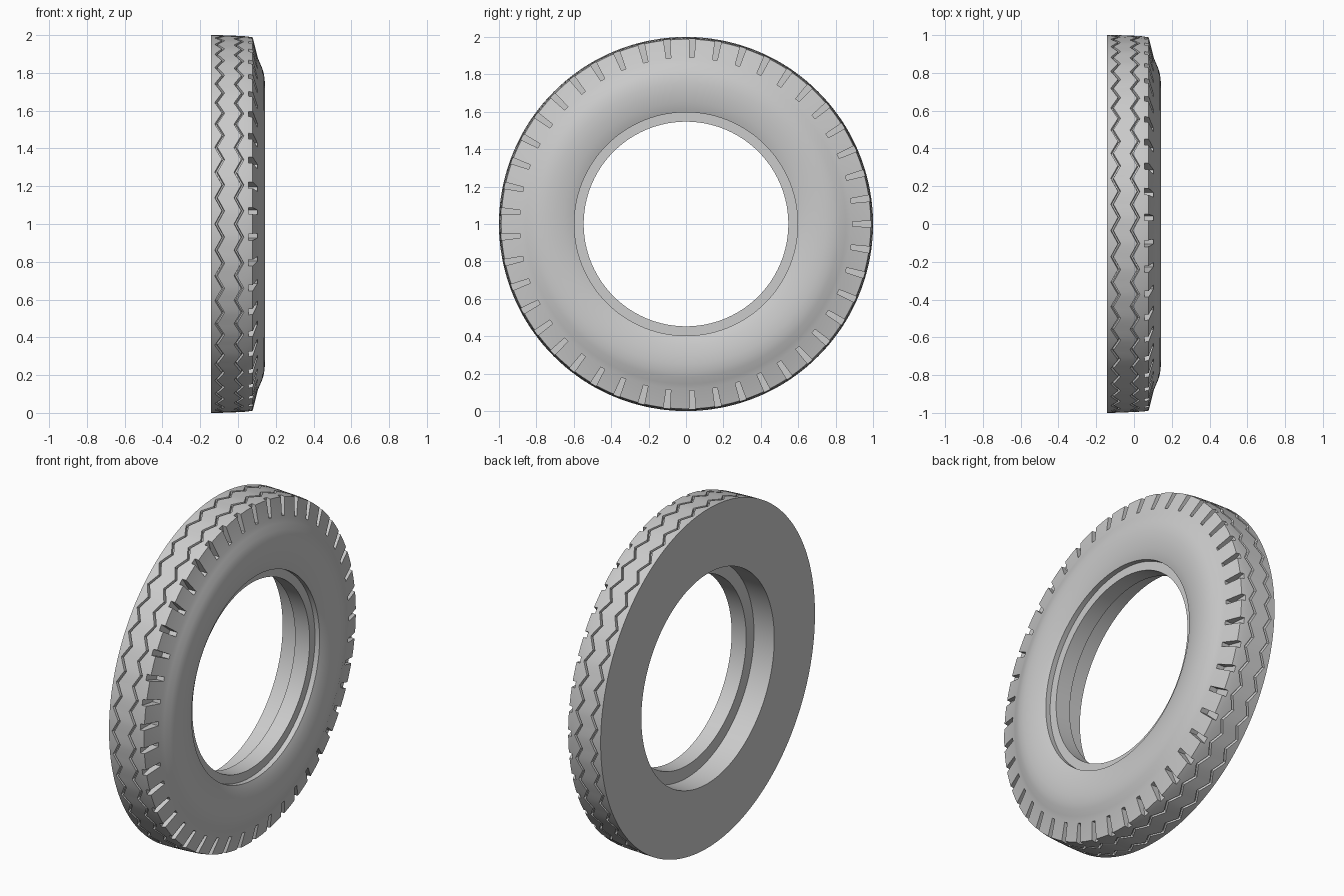
import bpy, bmesh
from math import cos, sin, pi, radians

cube = bpy.data.objects.get("Cube")
if cube:
    bpy.data.objects.remove(cube, do_unlink=True)

LUGS = 45          # repeats of zigzag and shoulder slots
STEPS = 8          # segments per repeat
SEGS = LUGS * STEPS
HALF = 0.1425      # half of the width

rubber = bpy.data.materials.new("grey rubber")
rubber.use_nodes = True
grey = (0.6, 0.6, 0.6, 1)
rubber.diffuse_color = grey
rubber.node_tree.nodes["Principled BSDF"].inputs["Base Color"].default_value = grey


def make_object(name, bm):
    bmesh.ops.recalc_face_normals(bm, faces=bm.faces)
    mesh = bpy.data.meshes.new(name)
    bm.to_mesh(mesh)
    bm.free()
    mesh.materials.append(rubber)
    obj = bpy.data.objects.new(name, mesh)
    bpy.context.collection.objects.link(obj)
    return obj


def on_wheel(x, r, a):
    return (x, r * cos(a), 1 + r * sin(a))


def tread_radius(x):
    # slightly crowned tread
    return 1 - 0.2 * (x + HALF) ** 2


def groove(x, width=0.014, depth=0.018):
    # four profile points that swing sideways round the tread
    a, b = x - width / 2, x + width / 2
    return [(a, tread_radius(a), 1), (a + 0.003, tread_radius(a) - depth, 1),
            (b - 0.003, tread_radius(b) - depth, 1), (b, tread_radius(b), 1)]


# Cross-section as (x, radius, swing): tread, sidewall, bead, flat back
profile = [(-HALF, 1, 0)]
profile += groove(-0.097) + groove(0.005)
profile += [(x, r, 0) for x, r in (
    (0.05, 0.993), (0.078, 0.988),
    (0.105, 0.88), (0.115, 0.855), (0.13, 0.82), (0.138, 0.79), (HALF, 0.75),
    (0.14, 0.70), (0.132, 0.65), (0.122, 0.615), (0.115, 0.597),
    (0.085, 0.597), (0.085, 0.547), (-0.01, 0.547), (-0.01, 0.62), (-HALF, 0.62))]

# Tyre body: sweep the cross-section round the axle
bm = bmesh.new()
rings = []
for i in range(SEGS):
    t = (i % STEPS) / STEPS
    wave = 0.019 * (4 * abs(t - 0.5) - 1)
    rings.append([bm.verts.new(on_wheel(x + s * wave, r, 2 * pi * i / SEGS))
                  for x, r, s in profile])
n = len(profile)
for i, ring in enumerate(rings):
    nxt = rings[(i + 1) % SEGS]
    for j in range(n):
        k = (j + 1) % n
        bm.faces.new((ring[j], ring[k], nxt[k], nxt[j]))
tyre = make_object("tyre", bm)

# Shoulder slots: tapered blocks cut from the outer edge
bm = bmesh.new()
for i in range(LUGS):
    mid = 2 * pi * i / LUGS
    block = []
    for x in (0.055, 0.2):
        for r, w in ((0.89, 0.8), (1.05, 1.1)):
            for side in (-1, 1):
                block.append(bm.verts.new(on_wheel(x, r, mid + side * radians(w))))
    for f in ((0, 1, 3, 2), (4, 6, 7, 5), (0, 4, 5, 1),
              (2, 3, 7, 6), (0, 2, 6, 4), (1, 5, 7, 3)):
        bm.faces.new([block[v] for v in f])
cutter = make_object("slot_cutter", bm)
cutter.hide_render = True

cut = tyre.modifiers.new("slots", 'BOOLEAN')
cut.operation = 'DIFFERENCE'
cut.solver = 'EXACT'
cut.object = cutter
bpy.ops.object.select_all(action='DESELECT')
tyre.select_set(True)
bpy.context.view_layer.objects.active = tyre
bpy.ops.object.modifier_apply(modifier=cut.name)
bpy.data.objects.remove(cutter, do_unlink=True)
bpy.ops.object.shade_smooth_by_angle(angle=radians(25))
